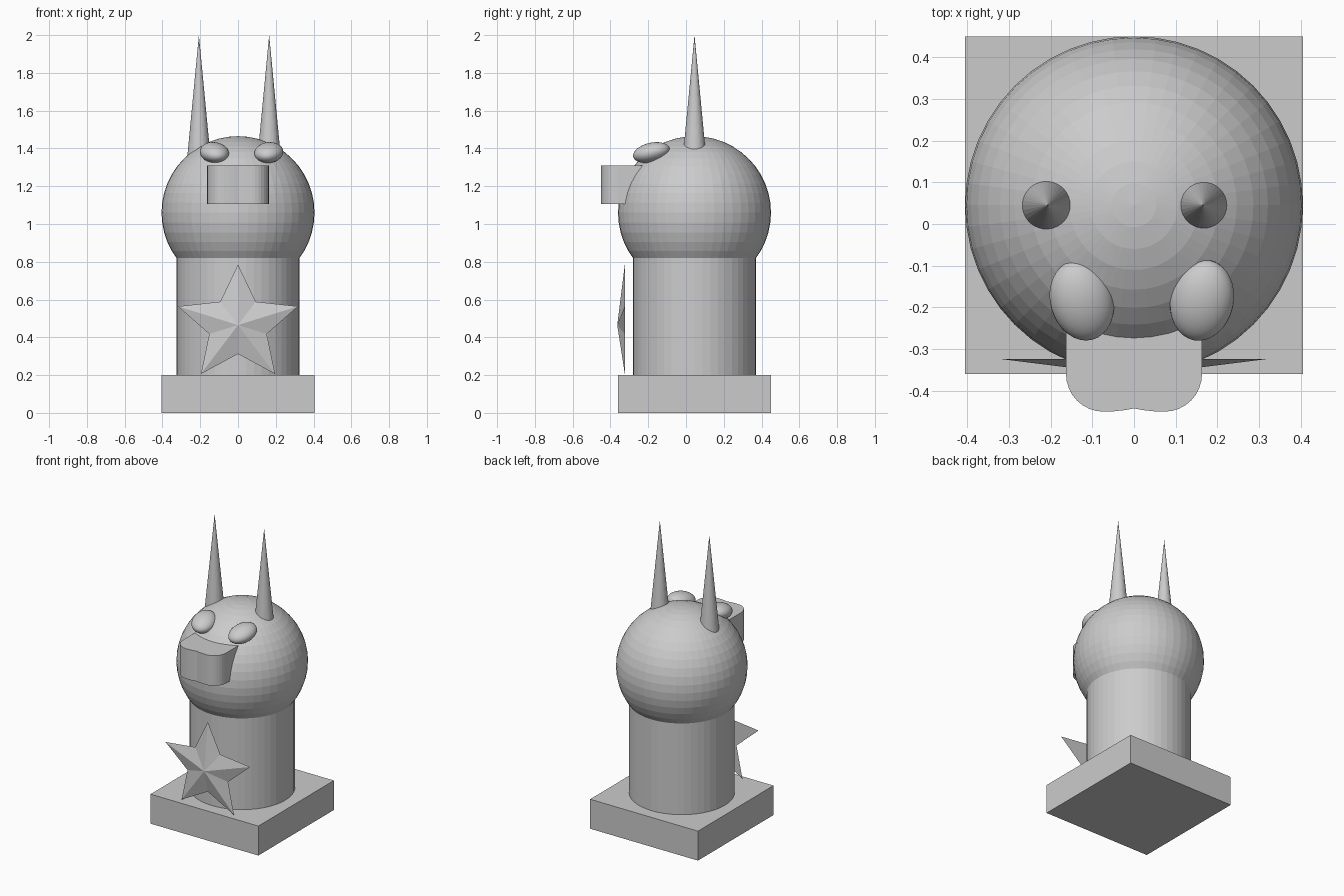
import bpy, bmesh
from math import sin, cos, pi, radians

if "Cube" in bpy.data.objects:
    bpy.data.objects.remove(bpy.data.objects["Cube"])

CY = 0.045  # y of the main axis


def name_it(name):
    bpy.context.object.name = name
    return bpy.context.object


def cylinder(name, radius, z0, z1):
    bpy.ops.mesh.primitive_cylinder_add(vertices=48, radius=radius, depth=z1 - z0,
                                        location=(0, CY, (z0 + z1) / 2))
    return name_it(name)


def mesh_object(name, bm):
    bmesh.ops.recalc_face_normals(bm, faces=bm.faces)
    mesh = bpy.data.meshes.new(name)
    bm.to_mesh(mesh)
    bm.free()
    obj = bpy.data.objects.new(name, mesh)
    bpy.context.collection.objects.link(obj)
    return obj


# Square plinth
bpy.ops.mesh.primitive_cube_add(size=1, location=(0, CY, 0.1))
name_it("base").scale = (0.81, 0.81, 0.2)

# Column body and round head
cylinder("body", 0.325, 0.2, 0.82)
bpy.ops.mesh.primitive_uv_sphere_add(segments=48, ring_count=24, radius=0.405,
                                     location=(0, CY, 1.06))
name_it("head")

# Spiked ears, slightly off centre
for side, x in (("left", -0.207), ("right", 0.165)):
    z0 = 1.33
    bpy.ops.mesh.primitive_cone_add(vertices=32, radius1=0.064, depth=2 - z0,
                                    location=(x, CY, (2 + z0) / 2))
    name_it("ear_" + side)

# Bulging egg-shaped eyes, tilted back and outward
for side, x, yaw in (("left", -0.125, 15), ("right", 0.163, -12)):
    bpy.ops.mesh.primitive_uv_sphere_add(segments=32, ring_count=16, radius=1,
                                         location=(x, -0.183, 1.378),
                                         rotation=(radians(13), 0, radians(yaw)))
    eye = name_it("eye_" + side)
    eye.scale = (0.076, 0.1, 0.052)
    bpy.ops.object.shade_smooth_by_angle()

# Two-lobed muzzle: half outline mirrored, then extruded upward
half = [(0.163, -0.2), (0.163, -0.36)]
half += [(0.073 + 0.09 * cos(a), -0.36 - 0.09 * sin(a))
         for a in (i * pi / 16 for i in range(1, 9))]
half += [(0.045, -0.449), (0.02, -0.446)]
outline = half + [(0, -0.442)] + [(-x, y) for x, y in reversed(half)]
bm = bmesh.new()
face = bm.faces.new([bm.verts.new((x, y, 1.105)) for x, y in outline])
grown = bmesh.ops.extrude_face_region(bm, geom=[face])["geom"]
bmesh.ops.translate(bm, vec=(0, 0, 0.205),
                    verts=[v for v in grown if isinstance(v, bmesh.types.BMVert)])
if not face.is_valid or len(bm.faces) < len(outline) + 2:
    bm.faces.new([v for v in bm.verts if v.co.z < 1.11])
muzzle = mesh_object("muzzle", bm)

# Faceted star on the chest with a flat back
bm = bmesh.new()
rim = []
for i in range(10):
    rx, rz = ((0.334, 0.32), (0.16, 0.153))[i % 2]
    a = i * pi / 5
    rim.append(bm.verts.new((rx * sin(a), -0.324, 0.465 + rz * cos(a))))
peak = bm.verts.new((0, -0.364, 0.465))
for i in range(10):
    bm.faces.new((rim[i], rim[(i + 1) % 10], peak))
bm.faces.new(rim)
mesh_object("star", bm)
